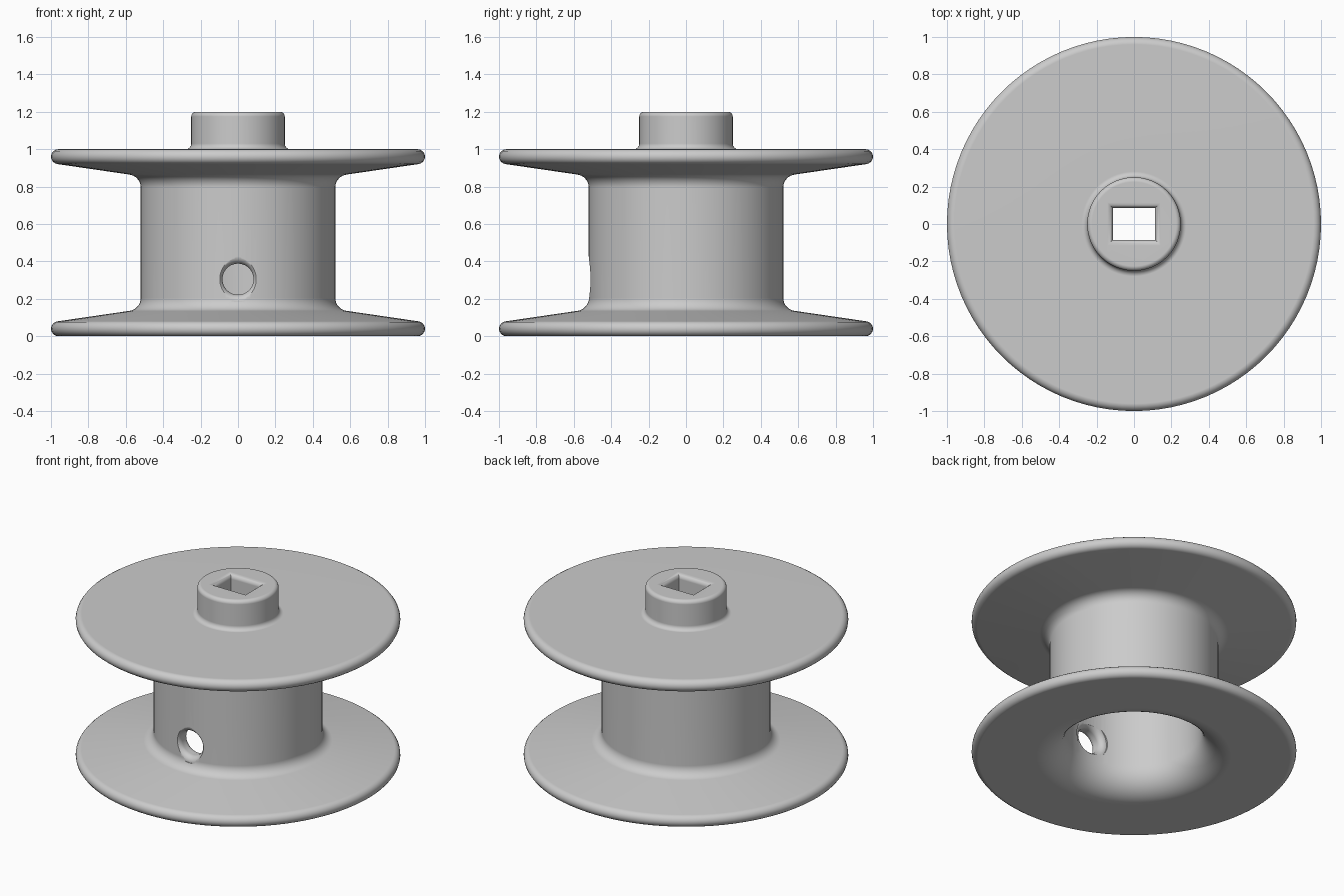
import bpy, bmesh
from math import sin, cos, pi, radians
from mathutils import Matrix

if "Cube" in bpy.data.objects:
    bpy.data.objects.remove(bpy.data.objects["Cube"], do_unlink=True)

SEGMENTS = 96

grey = bpy.data.materials.new("light_grey")
grey.use_nodes = True
colour = (0.6, 0.6, 0.6, 1)
grey.diffuse_color = colour
grey.node_tree.nodes["Principled BSDF"].inputs["Base Color"].default_value = colour


def arc(cx, cz, r, start, end, steps=8):
    """Profile points along a circular fillet, angles in degrees."""
    angles = [radians(start + (end - start) * i / steps) for i in range(steps + 1)]
    return [(cx + r * cos(a), cz + r * sin(a)) for a in angles]


def loft(name, rings, matrix=Matrix()):
    """Closed solid through a stack of point rings."""
    bm = bmesh.new()
    loops = [[bm.verts.new(p) for p in ring] for ring in rings]
    for a, b in zip(loops, loops[1:]):
        for i in range(len(a)):
            j = (i + 1) % len(a)
            bm.faces.new((a[i], a[j], b[j], b[i]))
    bm.faces.new(loops[0])
    bm.faces.new(loops[-1])
    bmesh.ops.recalc_face_normals(bm, faces=bm.faces)
    bm.transform(matrix)
    mesh = bpy.data.meshes.new(name)
    bm.to_mesh(mesh)
    bm.free()
    mesh.materials.append(grey)
    obj = bpy.data.objects.new(name, mesh)
    bpy.context.collection.objects.link(obj)
    return obj


def lathe(name, profile, n, matrix=Matrix()):
    rings = [[(r * cos(2 * pi * i / n), r * sin(2 * pi * i / n), z) for i in range(n)]
             for r, z in profile]
    return loft(name, rings, matrix)


# Lower flange from underside rim to drum, reused upside down for the upper one
flange = (arc(0.96, 0.04, 0.04, -90, 83)
          + arc(0.59, 0.205, 0.07, 263, 180))
upper_flange = [(r, 1 - z) for r, z in reversed(flange)]

# Hollow bore with a wide flared mouth
bore = arc(0.36, 0.85, 0.05, 90, 0) + arc(0.60, 0.18, 0.18, 180, 270, 12)

# Drive hub on top
hub = arc(0.28, 1.03, 0.03, 270, 180) + arc(0.225, 1.175, 0.025, 0, 90)

body = lathe("spool_body", bore + flange + upper_flange + hub, SEGMENTS)

# Rectangular drive socket, rounded outwards at its mouth
socket_lip = [(0, 0.8)] + [(r, z) for r, z in arc(0.03, 1.17, 0.03, 180, 90, 6)] + [(0.03, 1.3)]
socket = loft("socket_cutter", [
    [(sx * (0.112 + r), sy * (0.085 + r), z)
     for sx, sy in ((1, 1), (-1, 1), (-1, -1), (1, -1))]
    for r, z in socket_lip])

# Round cord hole through the front wall, flared on both sides
hole_profile = ([(0.123, 0.3)] + arc(0.123, 0.45, 0.04, 270, 180)
                + arc(0.123, 0.48, 0.04, 180, 90) + [(0.123, 0.6)])
cord_hole = lathe("cord_hole_cutter", hole_profile, 48,
                  Matrix.Translation((0, 0, 0.305)) @ Matrix.Rotation(pi / 2, 4, 'X'))

bpy.ops.object.select_all(action='DESELECT')
bpy.context.view_layer.objects.active = body
body.select_set(True)
for cutter in (socket, cord_hole):
    cutter.hide_render = True
    cut = body.modifiers.new(cutter.name, 'BOOLEAN')
    cut.operation, cut.solver, cut.object = 'DIFFERENCE', 'EXACT', cutter
    bpy.ops.object.modifier_apply(modifier=cut.name)
    bpy.data.objects.remove(cutter, do_unlink=True)

# Smooth fillets while the large faces stay flat
bpy.ops.object.shade_smooth_by_angle(angle=radians(35))
weighted = body.modifiers.new("weighted_normals", 'WEIGHTED_NORMAL')
weighted.keep_sharp = True
